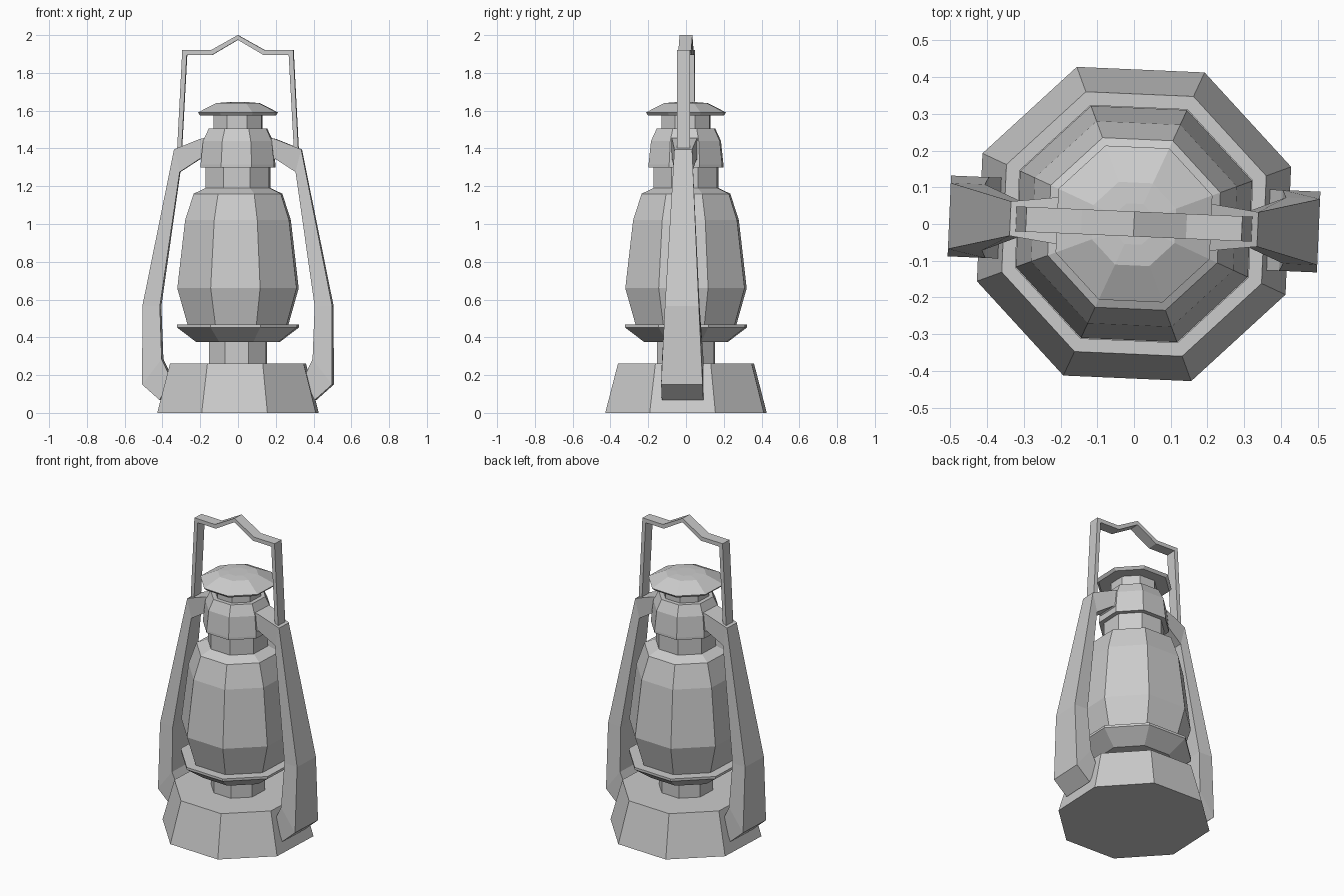
import bpy
import bmesh
from math import cos, sin, pi, radians
from mathutils import Matrix

cube = bpy.data.objects.get("Cube")
if cube:
    bpy.data.objects.remove(cube, do_unlink=True)

# The whole lantern is turned slightly about its upright axis
TWIST = radians(-2.5)
SIDES = 8

metal = bpy.data.materials.new("plain_grey")
metal.use_nodes = True
grey = (0.6, 0.6, 0.6, 1)
metal.diffuse_color = grey
metal.node_tree.nodes["Principled BSDF"].inputs["Base Color"].default_value = grey


def loft(name, rings, turn=0.0, closed=False):
    """Skin a row of equal-sized vertex rings and cap the ends."""
    bm = bmesh.new()
    loops = [[bm.verts.new(p) for p in ring] for ring in rings]
    for a, b in zip(loops, loops[1:]):
        n = len(a)
        for i in range(n):
            j = (i + 1) % n
            bm.faces.new((a[i], a[j], b[j], b[i]))
    bm.faces.new(loops[0])
    bm.faces.new(loops[-1])
    bmesh.ops.recalc_face_normals(bm, faces=bm.faces)
    bm.transform(Matrix.Rotation(TWIST + turn, 4, "Z"))
    mesh = bpy.data.meshes.new(name)
    bm.to_mesh(mesh)
    bm.free()
    mesh.materials.append(metal)
    obj = bpy.data.objects.new(name, mesh)
    bpy.context.collection.objects.link(obj)
    return obj


def turned(name, profile):
    """Octagonal part from (corner radius, height) pairs."""
    angles = [2 * pi * (i + 0.5) / SIDES for i in range(SIDES)]
    return loft(name, [[(r * cos(a), r * sin(a), z) for a in angles]
                       for r, z in profile])


def strap(name, stations, turn=0.0):
    """Flat bar from (outer x, outer z, inner x, inner z, half width)."""
    return loft(name, [[(ox, -w, oz), (ox, w, oz), (ix, w, iz), (ix, -w, iz)]
                       for ox, oz, ix, iz, w in stations], turn)


# Body, from the foot upwards
turned("base", [(0.455, 0), (0.383, 0.262)])
turned("base_neck", [(0.163, 0.25), (0.163, 0.38)])
turned("burner_dish", [(0.235, 0.375), (0.345, 0.453), (0.345, 0.468), (0.27, 0.468)])
turned("globe", [(0.282, 0.46), (0.342, 0.66), (0.298, 1.02), (0.25, 1.16), (0.185, 1.19)])
turned("globe_neck", [(0.182, 1.18), (0.182, 1.31)])
turned("chimney_hood", [(0.211, 1.3), (0.211, 1.315), (0.197, 1.44), (0.165, 1.505)])
turned("chimney_neck", [(0.138, 1.495), (0.138, 1.585)])
turned("lid", [(0.212, 1.574), (0.227, 1.59), (0.122, 1.64), (0.06, 1.645)])

# Side arms, from the hood down into the base
arm = [(0.13, 1.463, 0.15, 1.31, 0.075),
       (0.2, 1.45, 0.2, 1.345, 0.065),
       (0.337, 1.395, 0.307, 1.275, 0.047),
       (0.503, 0.565, 0.41, 0.565, 0.09),
       (0.503, 0.15, 0.4, 0.285, 0.11),
       (0.41, 0.067, 0.355, 0.19, 0.11)]
strap("left_arm", arm)
strap("right_arm", arm, pi)

# Carrying handle with a peaked grip
half = [(0.322, 1.38, 0.298, 1.38, 0.034),
        (0.294, 1.92, 0.27, 1.895, 0.034),
        (0.143, 1.92, 0.136, 1.895, 0.034)]
peak = [(0, 2.0, 0, 1.975, 0.034)]
other = [(-ox, oz, -ix, iz, w) for ox, oz, ix, iz, w in reversed(half)]
strap("carrying_handle", half + peak + other)
